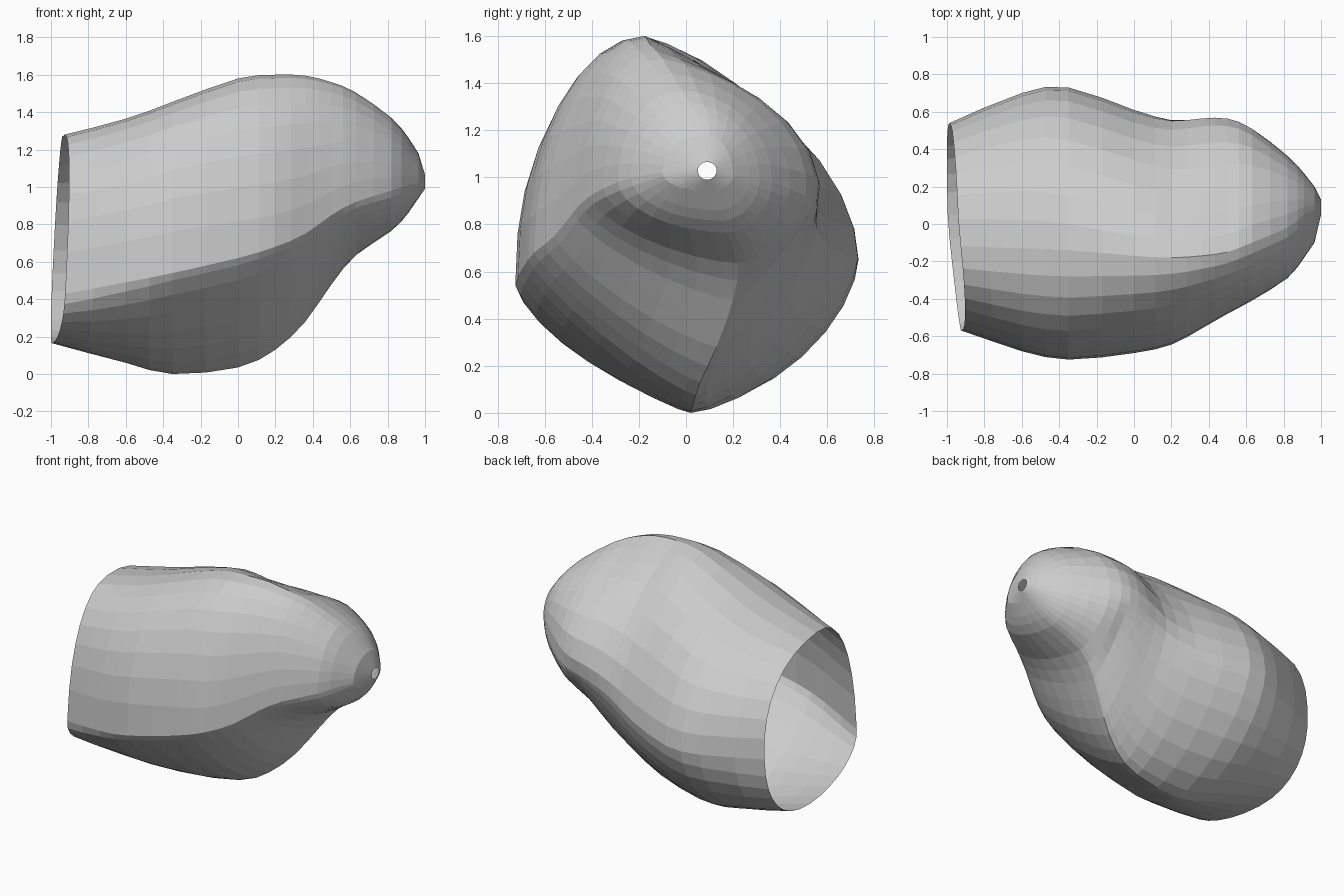
import bpy, bmesh
from math import sin, cos, pi, exp

# Stations along x: x, ymin, its z, ymax, its z, zmin, its y, zmax, its y
STATIONS = [
    (-0.965, -0.57, 0.43, 0.54, 0.66, 0.165, 0.05, 1.28, -0.12),
    (-0.60, -0.68, 0.49, 0.70, 0.65, 0.06, 0.04, 1.365, -0.13),
    (-0.35, -0.725, 0.54, 0.73, 0.66, 0.00, 0.02, 1.455, -0.14),
    (0.00, -0.69, 0.62, 0.61, 0.70, 0.035, 0.03, 1.58, -0.17),
    (0.20, -0.645, 0.68, 0.555, 0.78, 0.13, 0.06, 1.60, -0.18),
    (0.36, -0.56, 0.75, 0.555, 0.85, 0.28, 0.13, 1.595, -0.17),
    (0.50, -0.48, 0.85, 0.555, 0.89, 0.48, 0.20, 1.56, -0.15),
    (0.63, -0.41, 0.92, 0.51, 0.92, 0.635, 0.22, 1.505, -0.10),
    (0.82, -0.29, 0.98, 0.365, 0.98, 0.765, 0.17, 1.37, -0.02),
    (0.91, -0.18, 1.01, 0.27, 1.00, 0.86, 0.13, 1.265, 0.05),
    (0.965, -0.10, 1.02, 0.20, 1.01, 0.94, 0.10, 1.18, 0.08),
    (1.00, 0.05, 1.03, 0.13, 1.03, 0.99, 0.09, 1.065, 0.09),
]
QUARTER = 8  # sides per quarter of a section
# Shape of each quarter along x (1 = elliptical, 2 = straight, below 1 = boxy)
FULLNESS = [
    (-0.96, 0.92, 0.82, 0.95, 0.85),
    (-0.35, 1.12, 0.87, 1.6, 1.3),
    (0.20, 1.28, 1.03, 1.7, 1.5),
    (0.50, 1.2, 1.05, 1.5, 1.7),
    (0.65, 1.1, 1.03, 1.3, 1.2),
    (0.90, 1.0, 1.0, 1.0, 1.0),
]


def fullness(x):
    for a, b in zip(FULLNESS, FULLNESS[1:]):
        if x <= b[0]:
            t = max(0, (x - a[0]) / (b[0] - a[0]))
            return [p + (q - p) * t for p, q in zip(a[1:], b[1:])]
    return FULLNESS[-1][1:]


def section(st):
    x, y0, zy0, y1, zy1, z0, yz0, z1, yz1 = st
    # each quarter runs from one extreme point to the next
    ext = [(y1, zy1), (yz1, z1), (y0, zy0), (yz0, z0)]
    lobe = 0.055 * exp(-((x - 0.42) / 0.27) ** 2)
    pts = []
    for q, e in enumerate(fullness(x)):
        (ay, az), (by, bz) = ext[q], ext[(q + 1) % 4]
        for k in range(QUARTER):
            t = k / QUARTER * pi / 2
            c, s = cos(t) ** e, sin(t) ** e
            if q == 0:  # groove and lobe on the rear upper side
                f = 1 + lobe * sin(4 * t)
                c, s = c * f, s * f
            if q % 2 == 0:
                y, z = by + (ay - by) * c, az + (bz - az) * s
            else:
                y, z = ay + (by - ay) * s, bz + (az - bz) * c
            pts.append((y, z))
    # open end is cut at a slight slant
    fade = max(0, (-x - 0.6) / 0.365)
    return [(x + fade * (-(0.1 if y < 0 else 0.03) * y + 0.05 * (z - 0.75)), y, z)
            for y, z in pts]


def catmull(a, b, c, d, t):
    return 0.5 * (2 * b + (c - a) * t + (2 * a - 5 * b + 4 * c - d) * t * t
                  + (3 * b - a - 3 * c + d) * t ** 3)


# Smooth the stations along the length
stations = []
last = len(STATIONS) - 1
for i in range(last):
    quad = [STATIONS[min(last, max(0, i + o))] for o in (-1, 0, 1, 2)]
    stations.append(STATIONS[i])
    if i < last - 2:
        stations.append(tuple(catmull(*v, 0.5) for v in zip(*quad)))
stations.append(STATIONS[-1])

# Loft the shell, open at the wide end and at the small tip hole
bm = bmesh.new()
rings = [[bm.verts.new(p) for p in section(s)] for s in stations]
n = 4 * QUARTER
for a, b in zip(rings, rings[1:]):
    for j in range(n):
        k = (j + 1) % n
        bm.faces.new((a[j], a[k], b[k], b[j]))

mesh = bpy.data.meshes.new("hollow_shell")
bm.to_mesh(mesh)
bm.free()
shell = bpy.data.objects.new("hollow_shell", mesh)
bpy.context.collection.objects.link(shell)
